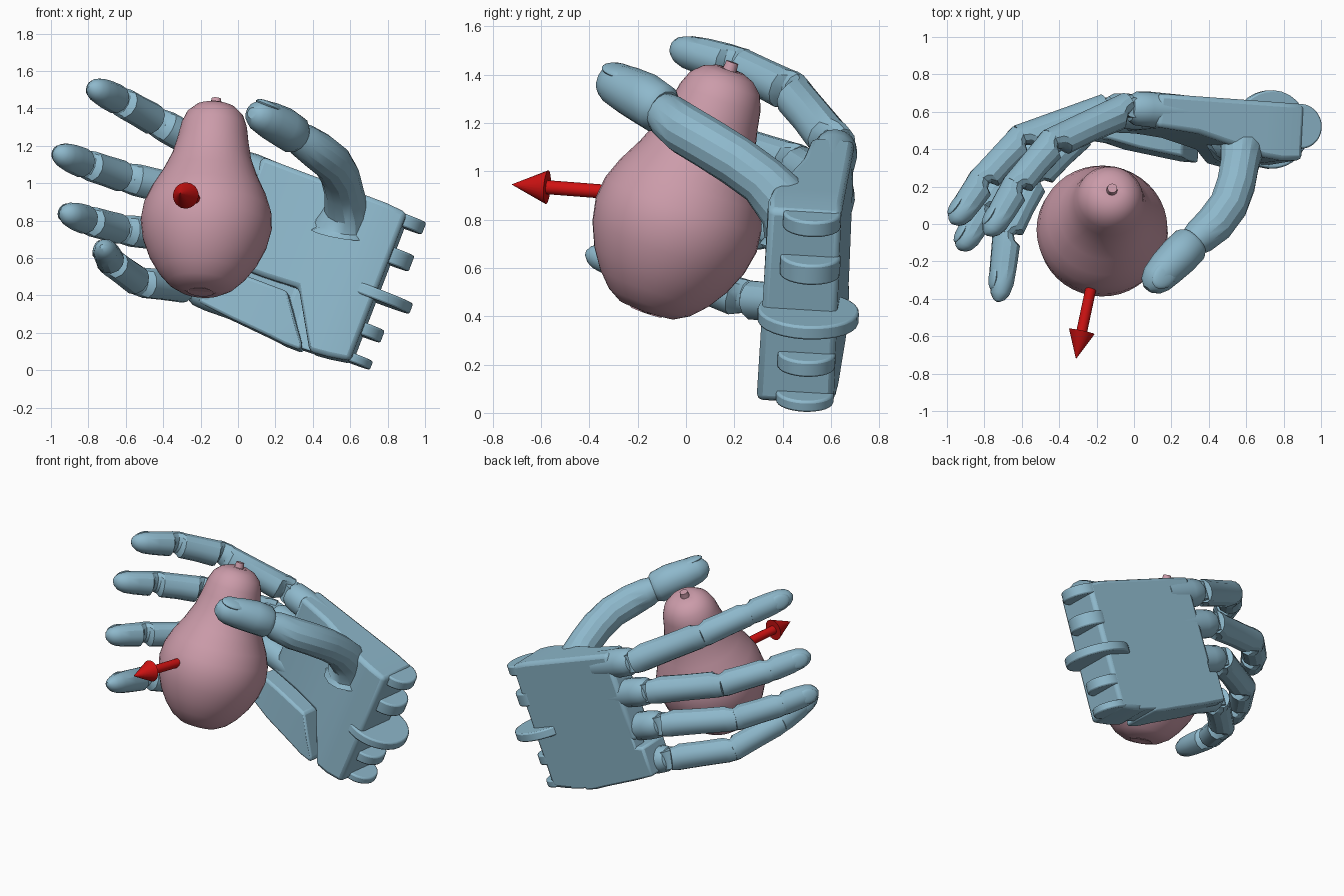
import bpy, bmesh, math
from mathutils import Vector, Matrix

cube = bpy.data.objects.get("Cube")
if cube:
    bpy.data.objects.remove(cube, do_unlink=True)


def material(name, rgb):
    m = bpy.data.materials.new(name)
    m.use_nodes = True
    m.diffuse_color = (*rgb, 1)
    m.node_tree.nodes["Principled BSDF"].inputs["Base Color"].default_value = (*rgb, 1)
    return m


blue = material("hand blue", (0.27, 0.48, 0.60))
pink = material("pear pink", (0.60, 0.33, 0.40))
red = material("arrow red", (0.62, 0.006, 0.006))

# Palm frame: U runs to the fingers, V runs to the index side, N faces the palm side
WRIST = Vector((0.62, 0.61, 0.05))
U = Vector((-0.932, 0.068, 0.355)).normalized()
BACK = U.cross(Vector((0.355, 0.038, 0.935))).normalized()
V = BACK.cross(U)
N = -BACK


def palm(u, v, n):
    return WRIST + U * u + V * v + N * n


def finish(name, bm, mat, bevel=0, angle=35):
    bmesh.ops.recalc_face_normals(bm, faces=bm.faces)
    mesh = bpy.data.meshes.new(name)
    bm.to_mesh(mesh)
    bm.free()
    mesh.materials.append(mat)
    ob = bpy.data.objects.new(name, mesh)
    bpy.context.collection.objects.link(ob)
    if bevel:
        mod = ob.modifiers.new("soft edges", "BEVEL")
        mod.width, mod.segments = bevel, 2
        mod.limit_method = "ANGLE"
    bpy.ops.object.select_all(action="DESELECT")
    ob.select_set(True)
    bpy.context.view_layer.objects.active = ob
    bpy.ops.object.shade_smooth_by_angle(angle=math.radians(angle))


def loft(bm, rings):
    rows = [[bm.verts.new(p) for p in ring] for ring in rings]
    k = len(rows[0])
    for a, b in zip(rows, rows[1:]):
        for i in range(k):
            bm.faces.new((a[i], a[(i + 1) % k], b[(i + 1) % k], b[i]))
    bm.faces.new(rows[0])
    bm.faces.new(rows[-1])


def ring(center, tangent, side, width, depth, sides):
    t = tangent.normalized()
    back = t.cross(side).normalized()
    s = back.cross(t)
    return [center + s * (width * math.cos(a)) + back * (depth * math.sin(a))
            for a in (2 * math.pi * i / sides for i in range(sides))]


def tube(name, pts, radii, mat, side=V, sides=16, angle=35):
    pts = [Vector(p) for p in pts]
    bm = bmesh.new()
    last = len(pts) - 1
    loft(bm, [ring(p, pts[min(i + 1, last)] - pts[max(i - 1, 0)], side, r, r, sides)
              for i, (p, r) in enumerate(zip(pts, radii))])
    finish(name, bm, mat, angle=angle)


def slab(name, stations, bevel):
    # Each station: u, lowest v, highest v, thickness at the lowest and highest v
    bm = bmesh.new()
    loft(bm, [[palm(u, a, 0), palm(u, b, 0), palm(u, b, tb), palm(u, a, ta)]
              for u, a, b, ta, tb in stations])
    finish(name, bm, blue, bevel)


def disc(name, u, v, n, r, width):
    bm = bmesh.new()
    loft(bm, [ring(palm(u, v + w, n), V, U, r, r, 28) for w in (-width / 2, width / 2)])
    finish(name, bm, blue, 0.01)


# Station: place along the bone, width factor, depth factor
BONE = ((-.05, .85, .62), (.05, .94, .72), (.12, 1, 1), (.5, .98, .97),
        (.86, 1, 1), (.92, .95, .75), (1.03, .85, .65))
TIP = ((-.04, .85, .7), (.08, .92, .78), (.15, 1, 1), (.5, .98, .97),
       (.75, .9, .88), (.9, .72, .7), (.98, .46, .45), (1.02, .15, .15))


def phalanx(name, a, b, ra, rb, stations):
    # Finger bone: flush along the back, notched on the inside at each joint
    t = b - a
    back = t.cross(V).normalized()
    bm = bmesh.new()
    rings = []
    for f, w, d in stations:
        r = ra + (rb - ra) * f
        lift = r * (1 - d) * (0.2 if stations is TIP and f > .5 else 1)
        rings.append(ring(a + t * f + back * lift, t, V, r * w, r * d, 12))
    loft(bm, rings)
    finish(name, bm, blue, angle=30)


def nail(name, a, b, up, r):
    # Flattened oval set into the back of a fingertip
    t = (b - a).normalized()
    s = t.cross(up).normalized()
    up = s.cross(t)
    m = Matrix((t * r, s * r * 0.7, up * r * 0.25)).transposed().to_4x4()
    m.translation = a.lerp(b, 0.66) + up * r * 0.8
    bm = bmesh.new()
    bmesh.ops.create_uvsphere(bm, u_segments=16, v_segments=10, radius=1, matrix=m)
    finish(name, bm, blue)


# Palm plate, with the diagonal groove that frees the little finger side
slab("palm", [(0, -.02, .83, .32, .30), (.12, -.04, .84, .32, .31), (.22, -.05, .84, .30, .30),
              (.40, .25, .84, .25, .25), (.6, .24, .84, .20, .20), (.84, .24, .84, .18, .18)], 0.025)
slab("little_finger_palm", [(.27, -.06, -.03, .30, .30), (.36, -.06, .09, .30, .30),
                            (.45, -.05, .21, .29, .29), (.70, -.03, .21, .26, .26),
                            (.88, -.01, .19, .22, .22)], 0.02)
slab("palm_bridge", [(.15, -.04, .3, .24, .1), (.34, -.05, .3, .24, .1), (.42, .02, .3, .1, .1),
                     (.82, .05, .3, .1, .1)], 0.01)

# Wrist hinge lugs
for i, (v, r, w) in enumerate([(.005, .12, .05), (.17, .12, .07), (.365, .21, .06),
                               (.59, .125, .09), (.79, .12, .07)]):
    disc(f"wrist_lug_{i + 1}", 0.015, v, 0.12, r, w)

# Fingers: knuckle, middle joint, end joint, tip, then size
fingers = {
    "index": ((-.02, .62, 1.10), (-.435, .43, 1.33), (-.63, .20, 1.44), (-.775, -.06, 1.51), .09),
    "middle": ((-.14, .61, .92), (-.60, .45, 1.03), (-.81, .23, 1.10), (-.96, .00, 1.16), .09),
    "ring": ((-.22, .59, .70), (-.62, .34, .75), (-.80, .09, .80), (-.92, -.14, .84), .088),
    "little": ((-.24, .53, .44), (-.53, .24, .47), (-.68, -.06, .58), (-.715, -.41, .655), .086),
}
for name, (k, p, d, t, r) in fingers.items():
    k, p, d, t = map(Vector, (k, p, d, t))
    # Palm prong and hinge pin that carry the finger
    path = [k - U * s for s in (.30, .10, .03, 0, -.015)]
    tube(name + "_prong", path, [r, r * 1.06, r, r * .8, r * .4], blue)
    tube(name + "_hinge", [k - V * .06, k + V * .06], [r * .6] * 2, blue, side=U)
    phalanx(name + "_lower", k.lerp(p, .06), p, r, r * .95, BONE)
    phalanx(name + "_middle", p, d, r * .95, r * .9, BONE)
    phalanx(name + "_tip", d, t, r * .9, r * .84, TIP)
    nail(name + "_nail", d, t, (t - d).cross(V), r * .8)

# Thumb with flared root, middle swelling and jointed tip
tube("thumb",
     [(.55, .47, .73), (.56, .46, .79), (.58, .41, .86), (.565, .32, .96), (.545, .21, 1.04),
      (.505, .10, 1.11), (.43, 0, 1.17), (.35, -.07, 1.225), (.30, -.11, 1.26)],
     [.17, .15, .12, .105, .105, .105, .105, .095, .075], blue, sides=14, angle=25)
thumb_path = [(.32, -.09, 1.25), (.30, -.11, 1.26), (.24, -.17, 1.30), (.17, -.24, 1.335),
              (.12, -.295, 1.36), (.09, -.33, 1.37), (.075, -.35, 1.375)]
tube("thumb_tip", thumb_path, [.085, .105, .108, .10, .088, .065, .03], blue, sides=14)
nail("thumb_nail", Vector(thumb_path[2]), Vector(thumb_path[5]), Vector((-.1, -.4, 1)), .09)

# Pear, turned around its tilted axis
center = Vector((-.17, -.04, .78))
axis = Vector((.055, .235, .68)).normalized()
profile = [(-.365, .03), (-.385, .07), (-.375, .12), (-.34, .18), (-.28, .237), (-.2, .29), (-.1, .333),
           (0, .352), (.09, .342), (.18, .308), (.28, .255), (.38, .213), (.48, .19), (.56, .176),
           (.62, .152), (.66, .11), (.68, .06), (.675, .03)]
tube("pear", [center + axis * h for h, r in profile], [r for h, r in profile], pink,
     side=Vector((1, 0, 0)), sides=40, angle=60)
tube("pear_stem", [center + axis * h for h in (.64, .69, .712)], [.035, .028, .026], pink,
     side=Vector((1, 0, 0)), sides=12)

# Arrow pointing out of the pear
start, tip = Vector((-.20, -.20, .905)), Vector((-.31, -.72, .945))
neck = tip.lerp(start, .28)
tube("arrow_shaft", [start, neck], [.029, .029], red, sides=20)
tube("arrow_head", [neck, tip], [.07, .001], red, sides=24)
